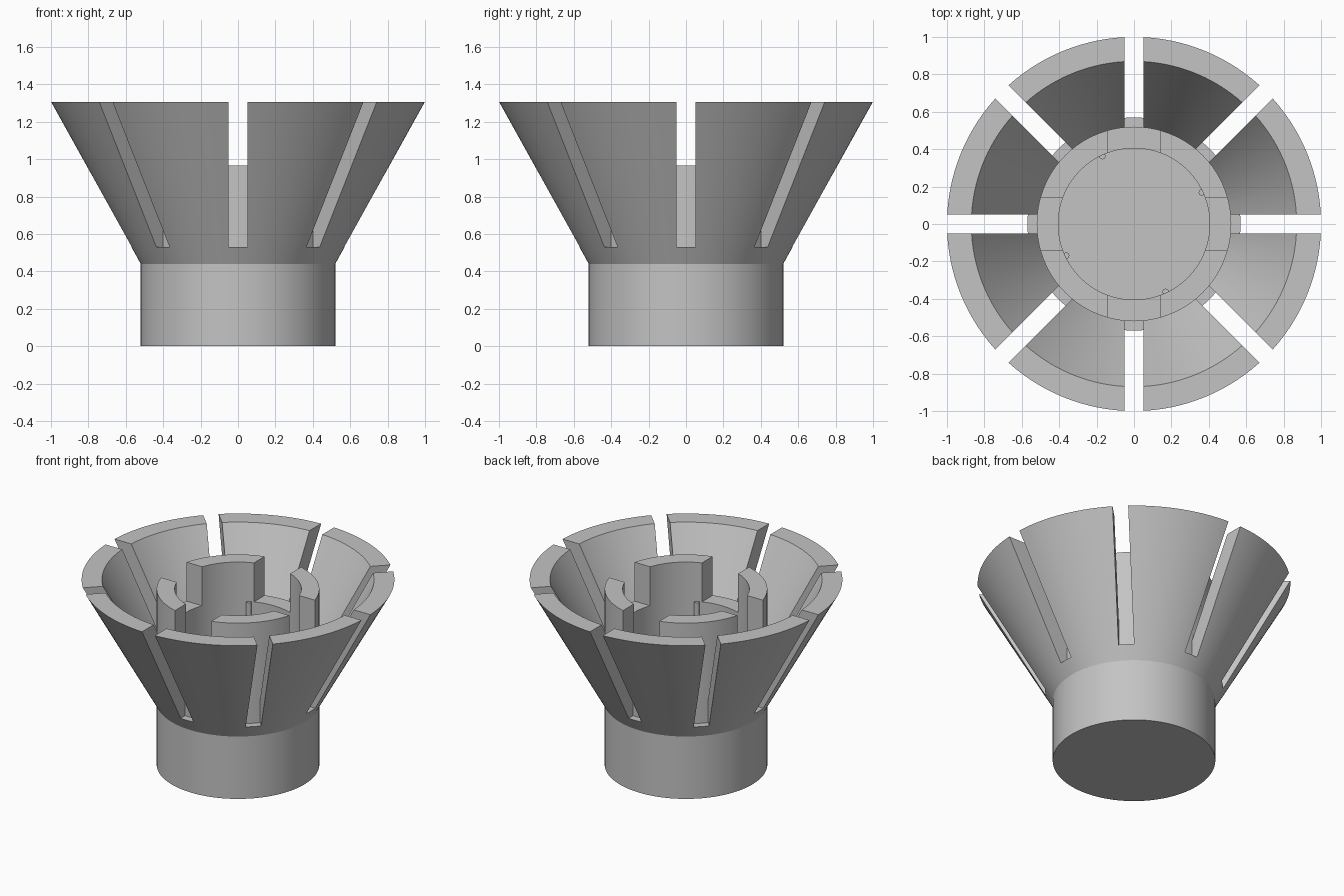
import bpy, bmesh, math
from mathutils import Matrix, Vector

if "Cube" in bpy.data.objects:
    bpy.data.objects.remove(bpy.data.objects["Cube"])

SEG = 128
grey = bpy.data.materials.new("plain_grey")
grey.diffuse_color = (0.55, 0.55, 0.55, 1)
grey.use_nodes = True
grey.node_tree.nodes["Principled BSDF"].inputs["Base Color"].default_value = grey.diffuse_color


def make_object(name, bm):
    bmesh.ops.recalc_face_normals(bm, faces=bm.faces)
    mesh = bpy.data.meshes.new(name)
    bm.to_mesh(mesh)
    bm.free()
    mesh.materials.append(grey)
    ob = bpy.data.objects.new(name, mesh)
    bpy.context.collection.objects.link(ob)
    return ob


def lathe(name, profile, closed=False):
    """Spin an (r, z) profile round the z axis."""
    bm = bmesh.new()
    vs = [bm.verts.new((r, 0, z)) for r, z in profile]
    es = [bm.edges.new(p) for p in zip(vs, vs[1:])]
    if closed:
        es.append(bm.edges.new((vs[-1], vs[0])))
    bmesh.ops.spin(bm, geom=vs + es, cent=(0, 0, 0), axis=(0, 0, 1),
                   angle=2 * math.pi, steps=SEG, use_duplicate=False)
    bmesh.ops.remove_doubles(bm, verts=bm.verts, dist=1e-4)
    return make_object(name, bm)


def bar(name, width, z0, z1, angle):
    """Long box through the axis, used as a cutter."""
    bm = bmesh.new()
    m = (Matrix.Rotation(angle, 4, 'Z')
         @ Matrix.Translation((0, 0, (z0 + z1) / 2))
         @ Matrix.Diagonal(Vector((2.4, width, z1 - z0, 1))))
    bmesh.ops.create_cube(bm, size=1, matrix=m)
    return make_object(name, bm)


def boolean(target, other, operation):
    bpy.context.view_layer.objects.active = target
    mod = target.modifiers.new("bool", 'BOOLEAN')
    mod.operation, mod.solver, mod.object = operation, 'EXACT', other
    bpy.ops.object.modifier_apply(modifier=mod.name)
    bpy.data.objects.remove(other)


# Flared shell on a solid round base
shell = lathe("flared_body", [(0, 0), (0.52, 0), (0.52, 0.44), (1.0, 1.305),
                              (0.87, 1.305), (0.46, 0.566), (0.46, 0.5), (0, 0.5)])

# Eight narrow slots splitting the flare into petals
for i in range(4):
    boolean(shell, bar("slot_cutter", 0.1, 0.53, 1.6, i * math.pi / 4), 'DIFFERENCE')

# Inner tube with four raised jaws between wide cross cuts
core = lathe("inner_tube", [(0.405, 0.47), (0.52, 0.47), (0.52, 1.24), (0.405, 1.24)], True)
for i in range(2):
    boolean(core, bar("jaw_cutter", 0.283, 0.965, 1.6, i * math.pi / 2), 'DIFFERENCE')
boolean(shell, core, 'UNION')

# Thin ribs standing against the bore
parts = [shell]
for i in range(4):
    a = math.radians(25 + 90 * i)
    bm = bmesh.new()
    bmesh.ops.create_cone(bm, cap_ends=True, segments=16, radius1=0.017, radius2=0.017,
                          depth=0.475, matrix=Matrix.Translation(
                              (0.4 * math.cos(a), 0.4 * math.sin(a), 0.7275)))
    parts.append(make_object(f"bore_rib_{i + 1}", bm))

# Smooth curved walls, sharp edges
for ob in parts:
    bpy.ops.object.select_all(action='DESELECT')
    ob.select_set(True)
    bpy.context.view_layer.objects.active = ob
    bpy.ops.object.shade_smooth_by_angle(angle=math.radians(25))
